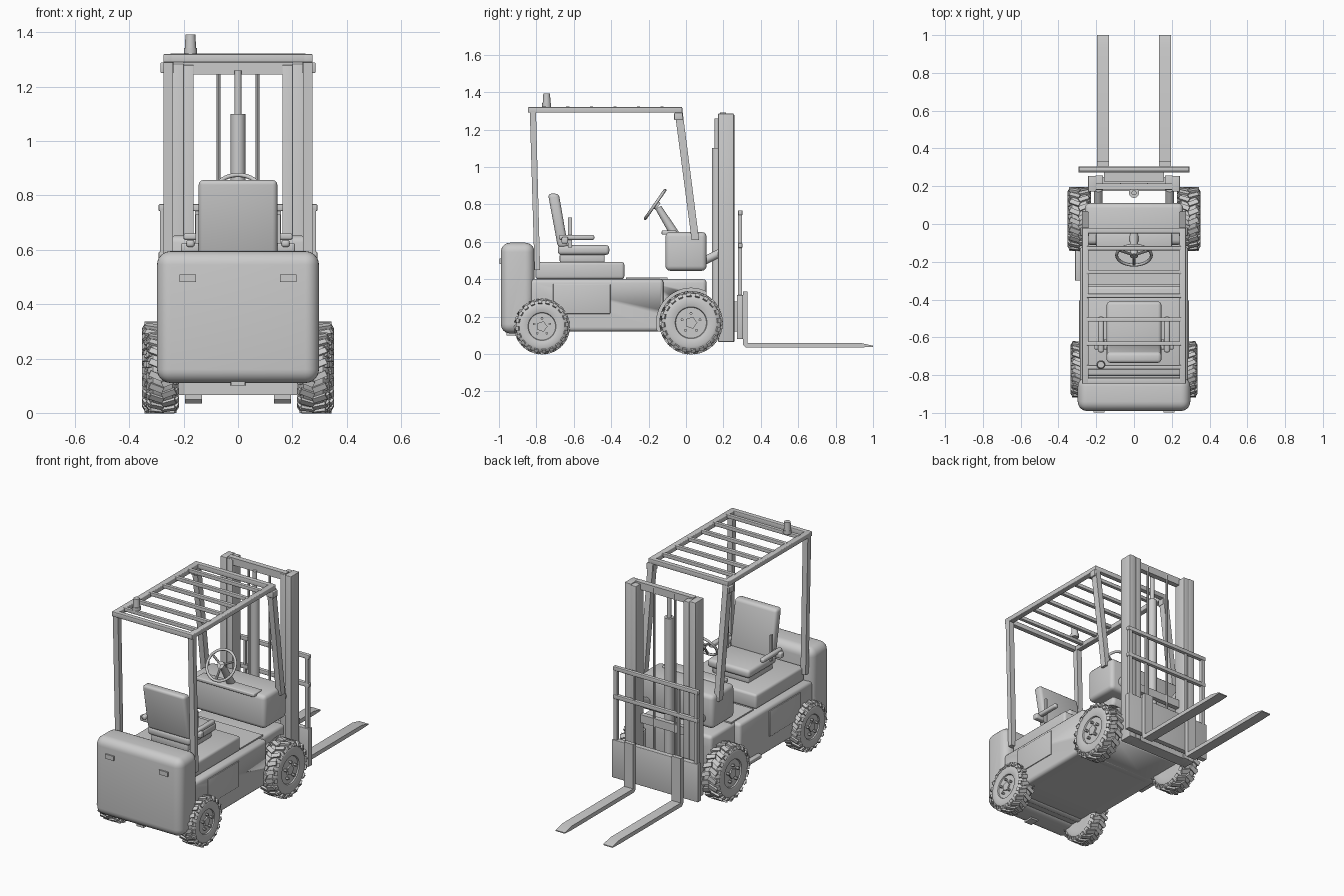
import bpy, bmesh
from math import pi, cos, sin, radians
from mathutils import Vector, Matrix

if "Cube" in bpy.data.objects:
    bpy.data.objects.remove(bpy.data.objects["Cube"])

grey = bpy.data.materials.new("plain_grey")
grey.use_nodes = True
grey.diffuse_color = (0.6, 0.6, 0.6, 1)
grey.node_tree.nodes["Principled BSDF"].inputs["Base Color"].default_value = (0.6, 0.6, 0.6, 1)


def finish(name, bm, angle=35):
    mesh = bpy.data.meshes.new(name)
    bmesh.ops.recalc_face_normals(bm, faces=bm.faces[:])
    bm.to_mesh(mesh)
    bm.free()
    mesh.materials.append(grey)
    ob = bpy.data.objects.new(name, mesh)
    bpy.context.collection.objects.link(ob)
    bpy.ops.object.select_all(action='DESELECT')
    ob.select_set(True)
    bpy.context.view_layer.objects.active = ob
    bpy.ops.object.shade_smooth_by_angle(angle=radians(angle))
    return ob


def box(name, x, y, z, bevel=0.0, segments=3):
    """Box from (min, max) ranges with optional rounded edges."""
    bm = bmesh.new()
    bmesh.ops.create_cube(bm, size=1)
    for v in bm.verts:
        v.co = [sum(r) / 2 + c * (r[1] - r[0]) for r, c in zip((x, y, z), v.co)]
    if bevel:
        bmesh.ops.bevel(bm, geom=bm.edges[:], offset=bevel, segments=segments,
                        affect='EDGES', profile=0.5)
    return finish(name, bm)


def pair(name, x, y, z, bevel=0.0):
    box("left_" + name, x, y, z, bevel)
    box("right_" + name, (-x[1], -x[0]), y, z, bevel)


def rod(name, a, b, r, r2=None, sides=20):
    """Cylinder or cone between two points."""
    a, b = Vector(a), Vector(b)
    bm = bmesh.new()
    bmesh.ops.create_cone(bm, cap_ends=True, segments=sides, radius1=r,
                          radius2=r if r2 is None else r2, depth=(b - a).length)
    turn = (b - a).to_track_quat('Z', 'Y').to_matrix().to_4x4()
    bm.transform(Matrix.Translation((a + b) / 2) @ turn)
    return finish(name, bm)


def extrude_side(name, x, outline, bevel=0.0):
    """Outline in (y, z) extruded between two x positions."""
    bm = bmesh.new()
    face = bm.faces.new([bm.verts.new((x[0], p[0], p[1])) for p in outline])
    new = bmesh.ops.extrude_face_region(bm, geom=[face])["geom"]
    bmesh.ops.translate(bm, vec=(x[1] - x[0], 0, 0),
                        verts=[g for g in new if isinstance(g, bmesh.types.BMVert)])
    if bevel:
        bmesh.ops.bevel(bm, geom=bm.edges[:], offset=bevel, segments=3,
                        affect='EDGES', profile=0.5)
    return finish(name, bm)


def cut(target, cutters):
    for c in cutters:
        m = target.modifiers.new("arch", 'BOOLEAN')
        m.object, m.operation, m.solver = c, 'DIFFERENCE', 'EXACT'
        bpy.context.view_layer.objects.active = target
        bpy.ops.object.modifier_apply(modifier=m.name)


def wheel(name, side, x0, x1, y, r):
    """Lathed tyre with chevron lugs, dished rim, hub and bolts."""
    w, mid = x1 - x0, (x0 + x1) / 2
    t = r * 0.945
    profile = [(-.5, .3), (-.5, .62), (-.52, .8), (-.46, .93), (-.34, 1), (.34, 1), (.46, .93),
               (.52, .8), (.5, .62), (.47, .54), (.4, .52), (.4, .3)]
    n, bm = 40, bmesh.new()
    rings = [[bm.verts.new((px * w, pr * t * cos(2 * pi * i / n), pr * t * sin(2 * pi * i / n)))
              for px, pr in profile] for i in range(n)]
    for i in range(n):
        a, b = rings[i], rings[(i + 1) % n]
        for k in range(len(profile) - 1):
            bm.faces.new((a[k], a[k + 1], b[k + 1], b[k]))
    for k in (0, -1):
        bm.faces.new([ring[k] for ring in rings])
    # lugs, alternating between the two halves of the tread
    lugs = 20
    for i in range(lugs):
        for s in (-1, 1):
            spin = 2 * pi * (i + 0.25 * s) / lugs
            for px, pr, ln, tilt in ((.22, .985, .5, 0), (.475, .905, .17, 1.0)):
                lug = bmesh.ops.create_cube(bm, size=1)["verts"]
                mat = (Matrix.Rotation(spin, 4, 'X')
                       @ Matrix.Translation((s * px * w, 0, pr * r * 0.985))
                       @ Matrix.Rotation(s * tilt, 4, 'Y') @ Matrix.Rotation(s * 0.4 * (1 - tilt), 4, 'Z')
                       @ Matrix.Diagonal((w * ln, r * 0.15, r * 0.08, 1)))
                bmesh.ops.transform(bm, matrix=mat, verts=lug)
    # hub and bolts
    def stud(radius, a, b, oy=0, oz=0, sides=12):
        bmesh.ops.create_cone(bm, cap_ends=True, segments=sides, radius1=radius, radius2=radius,
                              depth=b - a, matrix=Matrix.Translation(((a + b) / 2, oy, oz))
                              @ Matrix.Rotation(pi / 2, 4, 'Y'))
    stud(r * .2, w * .35, w * .48, sides=5)
    for i in range(5):
        ang = 2 * pi * i / 5 + pi / 2
        stud(r * .05, w * .36, w * .56, r * .3 * cos(ang), r * .3 * sin(ang), 6)
    bm.transform(Matrix.Translation((side * mid, y, r)) @ Matrix.Diagonal((side, 1, 1, 1)))
    finish(name, bm)


# Wheels and axles
REAR, FRONT = -0.77, 0.027
for side, label in ((1, "left"), (-1, "right")):
    wheel(label + "_rear_wheel", side, 0.225, 0.33, REAR, 0.147)
    wheel(label + "_front_wheel", side, 0.235, 0.345, FRONT, 0.167)
rod("rear_axle", (-0.25, REAR, 0.147), (0.25, REAR, 0.147), 0.035)
rod("front_axle", (-0.26, FRONT, 0.167), (0.26, FRONT, 0.167), 0.04)

# Body and counterweight with wheel arches
arches = []
for s in (1, -1):
    for y, z, r in ((REAR, 0.147, 0.168), (FRONT, 0.167, 0.185)):
        arches.append(rod("arch_cutter", (s * 0.2, y, z), (s * 0.5, y, z), r, sides=48))
counterweight = box("counterweight", (-0.298, 0.298), (-0.99, -0.81), (0.11, 0.595), 0.05, 6)
chassis = box("chassis", (-0.287, 0.287), (-0.84, -0.12), (0.12, 0.4), 0.02)
nose = box("front_chassis", (-0.25, 0.25), (-0.2, 0.11), (0.12, 0.4), 0.02)
for part in (counterweight, chassis, nose):
    cut(part, arches)
for c in arches:
    bpy.data.objects.remove(c)
pair("rear_light", (0.155, 0.215), (-0.998, -0.985), (0.482, 0.51))
box("tow_pin", (-0.025, 0.025), (-0.96, -0.9), (0.1, 0.13))
pair("side_panel", (0.28, 0.292), (-0.71, -0.405), (0.215, 0.375), 0.003)
box("step", (-0.312, -0.28), (-0.3, -0.11), (0.13, 0.155), 0.005)
box("floor_plate", (-0.24, 0.24), (-0.32, -0.1), (0.395, 0.408))
box("engine_hood", (-0.25, 0.25), (-0.805, -0.33), (0.4, 0.492), 0.015)

# Dashboard and steering
box("dashboard", (-0.26, 0.26), (-0.11, 0.11), (0.445, 0.652), 0.025)
box("dashboard_ledge", (-0.2, 0.2), (-0.13, -0.05), (0.638, 0.66), 0.006)
hub = Vector((0, -0.165, 0.8))
rod("steering_column", (0, -0.06, 0.64), (0, -0.148, 0.783), 0.025, 0.018)
normal = Vector((0, -0.82, 0.57)).normalized()
up = Vector((0, 0.57, 0.82)).normalized()
bpy.ops.mesh.primitive_torus_add(major_radius=0.092, minor_radius=0.008, major_segments=36,
                                 minor_segments=8, location=hub,
                                 rotation=normal.to_track_quat('Z', 'Y').to_euler())
ring = bpy.context.object
ring.name = "steering_wheel_rim"
ring.data.materials.append(grey)
bpy.ops.object.shade_smooth()
rod("steering_wheel_hub", hub - normal * 0.02, hub + normal * 0.006, 0.022)
for i in range(3):
    a = pi / 6 + i * 2 * pi / 3
    rod("steering_spoke", hub, hub + 0.09 * (cos(a) * Vector((1, 0, 0)) + sin(a) * up), 0.007, sides=8)

# Seat
box("seat_base", (-0.125, 0.125), (-0.675, -0.435), (0.49, 0.535), 0.008)
box("seat_cushion", (-0.145, 0.145), (-0.685, -0.41), (0.53, 0.582), 0.018)
extrude_side("seat_backrest", (-0.145, 0.145),
             [(-0.685, 0.57), (-0.63, 0.57), (-0.68, 0.857), (-0.738, 0.857)], 0.018)
pair("armrest", (0.16, 0.19), (-0.68, -0.49), (0.61, 0.637), 0.01)
pair("armrest_bracket", (0.14, 0.21), (-0.665, -0.63), (0.59, 0.625), 0.008)
pair("seat_lever", (0.145, 0.157), (-0.63, -0.61), (0.57, 0.73))

# Overhead guard
pair("guard_side_rail", (0.24, 0.275), (-0.845, -0.02), (1.29, 1.32), 0.004)
for y in (-0.83, -0.035):
    box("guard_end_rail", (-0.275, 0.275), (y - 0.015, y + 0.015), (1.29, 1.32), 0.004)
for i in range(6):
    y = -0.128 - i * 0.126
    box("guard_crossbar", (-0.25, 0.25), (y - 0.011, y + 0.011), (1.3, 1.322), 0.003)
for s in (1, -1):
    x = (0.24, 0.275) if s > 0 else (-0.275, -0.24)
    extrude_side("guard_rear_post", x, [(-0.81, 0.45), (-0.78, 0.45), (-0.802, 1.295), (-0.835, 1.295)])
    extrude_side("guard_front_post", x, [(0.03, 0.61), (0.07, 0.61), (-0.018, 1.295), (-0.06, 1.295)])
pair("guard_bracket", (0.237, 0.285), (-0.063, -0.018), (1.25, 1.29), 0.004)
rod("beacon_base", (-0.175, -0.745, 1.32), (-0.175, -0.745, 1.342), 0.024)
rod("beacon_lamp", (-0.175, -0.745, 1.342), (-0.175, -0.745, 1.392), 0.021, 0.018)

# Mast
pair("outer_mast_rail", (0.2, 0.243), (0.172, 0.255), (0.065, 1.285), 0.003)
pair("inner_mast_rail", (0.163, 0.203), (0.18, 0.258), (0.065, 1.28), 0.003)
box("mast_top_beam", (-0.2, 0.2), (0.182, 0.215), (1.245, 1.29))
box("mast_bottom_beam", (-0.205, 0.205), (0.175, 0.25), (0.065, 0.125))
box("mast_mid_beam", (-0.2, 0.2), (0.185, 0.215), (0.42, 0.47))
rod("lift_cylinder", (0, 0.165, 0.1), (0, 0.165, 1.1), 0.027)
rod("lift_piston", (0, 0.165, 1.1), (0, 0.165, 1.26), 0.013)
for s in (1, -1):
    rod("lift_chain", (s * 0.072, 0.21, 0.2), (s * 0.072, 0.21, 1.28), 0.007, sides=8)
    rod("tilt_cylinder", (s * 0.19, 0.08, 0.49), (s * 0.19, 0.18, 0.54), 0.022)

# Carriage, load guard and forks
box("carriage_plate", (-0.295, 0.295), (0.272, 0.305), (0.08, 0.315), 0.003)
box("carriage_link", (-0.16, 0.16), (0.225, 0.275), (0.12, 0.28))
for z in (0.755, 0.58):
    box("load_guard_bar", (-0.292, 0.292), (0.278, 0.302), (z - 0.012, z + 0.013), 0.004)
pair("load_guard_post", (0.265, 0.287), (0.278, 0.3), (0.31, 0.76))
pair("load_guard_inner_bar", (0.145, 0.158), (0.282, 0.296), (0.31, 0.75))
for x in ((0.132, 0.195), (-0.195, -0.132)):
    extrude_side("fork", x, [(0.305, 0.335), (0.305, 0.05), (0.32, 0.035), (0.93, 0.035),
                             (1.0, 0.038), (1.0, 0.044), (0.93, 0.06), (0.33, 0.06), (0.33, 0.335)])
